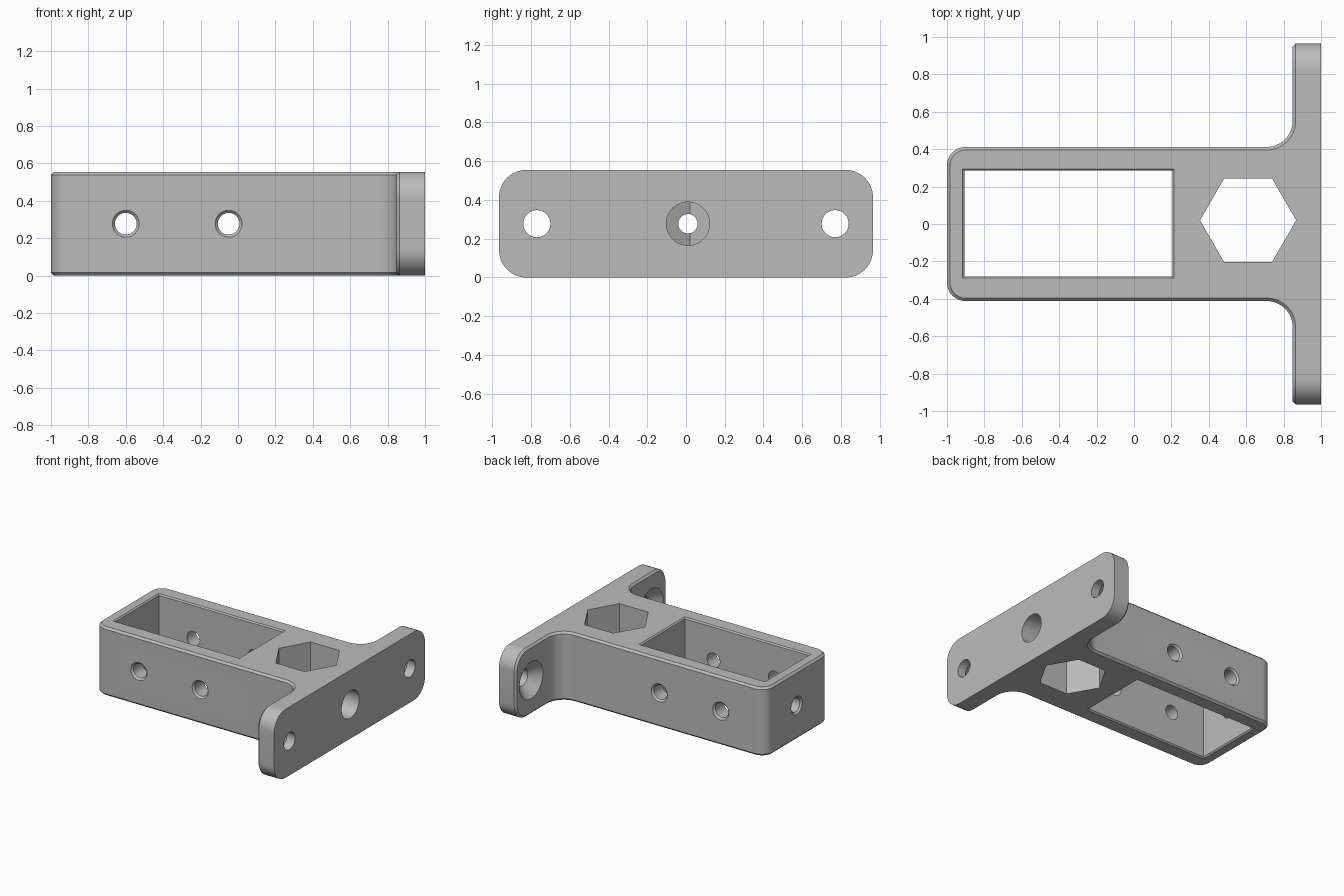
import bpy, bmesh
from math import sin, cos, radians, pi
from mathutils import Vector

cube = bpy.data.objects.get("Cube")
if cube:
    bpy.data.objects.remove(cube, do_unlink=True)

HEIGHT = 0.555
MID = HEIGHT / 2
BEVEL = 0.016

grey = bpy.data.materials.new("plain grey")
grey.use_nodes = True
grey.diffuse_color = (0.5, 0.5, 0.5, 1)
grey.node_tree.nodes["Principled BSDF"].inputs["Base Color"].default_value = (0.5, 0.5, 0.5, 1)


def arc(cx, cy, r, start, end, steps=12):
    angles = [radians(start + (end - start) * i / steps) for i in range(steps + 1)]
    return [(cx + r * cos(a), cy + r * sin(a)) for a in angles]


def circle(r, cx=0, cy=0, sides=40):
    return [(cx + r * cos(2 * pi * i / sides), cy + r * sin(2 * pi * i / sides))
            for i in range(sides)]


def rectangle(x0, x1, y0, y1):
    return [(x0, y0), (x1, y0), (x1, y1), (x0, y1)]


def inset(outline, d):
    """Mitred inward offset of a counter-clockwise outline."""
    pts = [Vector(p) for p in outline]
    result = []
    for i, p in enumerate(pts):
        a = (p - pts[i - 1]).normalized()
        b = (pts[(i + 1) % len(pts)] - p).normalized()
        n1, n2 = Vector((-a.y, a.x)), Vector((-b.y, b.x))
        result.append(tuple(p + (n1 + n2) * d / (1 + n1.dot(n2))))
    return result


def loft(name, axis, sections):
    """Closed solid through (position, outline) sections along an axis."""
    place = {"x": lambda u, v, w: (w, u, v),
             "y": lambda u, v, w: (v, w, u),
             "z": lambda u, v, w: (u, v, w)}[axis]
    bm = bmesh.new()
    rings = [[bm.verts.new(place(u, v, w)) for u, v in outline] for w, outline in sections]
    n = len(rings[0])
    for low, high in zip(rings, rings[1:]):
        for i in range(n):
            j = (i + 1) % n
            bm.faces.new((low[i], low[j], high[j], high[i]))
    bm.faces.new(rings[0][::-1])
    bm.faces.new(rings[-1])
    bmesh.ops.recalc_face_normals(bm, faces=bm.faces)
    mesh = bpy.data.meshes.new(name)
    bm.to_mesh(mesh)
    bm.free()
    mesh.materials.append(grey)
    obj = bpy.data.objects.new(name, mesh)
    bpy.context.collection.objects.link(obj)
    return obj


def combine(target, other, operation):
    mod = target.modifiers.new(operation.lower(), "BOOLEAN")
    mod.operation = operation
    mod.solver = "EXACT"
    mod.object = other
    bpy.context.view_layer.objects.active = target
    bpy.ops.object.modifier_apply(modifier=mod.name)
    bpy.data.objects.remove(other, do_unlink=True)


# Arm with rounded end corners and fillets flaring into the flange
half = ([(0.95, 0.64), (0.853, 0.64)] + arc(0.71, 0.55, 0.138, 0, -90)
        + arc(-0.9, 0.312, 0.1, 90, 180))
outline = half + [(x, -y) for x, y in reversed(half)]
small = inset(outline, BEVEL)
bracket = loft("mounting_bracket", "z", [
    (0, small), (BEVEL, outline), (HEIGHT - BEVEL, outline), (HEIGHT, small)])

# Flange plate with rounded corners and a bevelled back edge
r, w = 0.14, 0.965
plate = (arc(w - r, HEIGHT - r, r, 0, 90) + arc(r - w, HEIGHT - r, r, 90, 180)
         + arc(r - w, r, r, 180, 270) + arc(w - r, r, r, 270, 360))
flange = loft("flange", "x", [(0.848, inset(plate, BEVEL)), (0.848 + BEVEL, plate), (1, plate)])
combine(bracket, flange, "UNION")

# Rectangular pocket with a fine chamfer at both mouths
pocket = rectangle(-0.907, 0.205, -0.28, 0.285)
mouth = inset(pocket, -0.03)
cutters = [loft("pocket_cutter", "z", [
    (-0.02, mouth), (0.01, pocket), (HEIGHT - 0.01, pocket), (HEIGHT + 0.02, mouth)])]

# Hexagonal through opening
hexagon = circle(0.257, 0.61, 0.02, 6)
cutters.append(loft("hexagon_cutter", "z", [(-0.1, hexagon), (HEIGHT + 0.1, hexagon)]))

# Chamfered cross holes through both side walls
bore, flare = circle(0.058, MID, 0), {}
for x in (-0.6, -0.05):
    bore, wide = circle(0.058, MID, x), circle(0.101, MID, x)
    cutters.append(loft("side_hole_cutter", "y", [
        (-0.441, wide), (-0.398, bore), (0.398, bore), (0.441, wide)]))

# Chamfered hole in the end wall
cutters.append(loft("end_hole_cutter", "x", [
    (-1.03, circle(0.102, 0.01, MID)), (-0.986, circle(0.058, 0.01, MID)),
    (-0.5, circle(0.058, 0.01, MID))]))

# Stepped centre bore: narrow into the pocket, wide through the flange
cutters.append(loft("narrow_bore_cutter", "x", [
    (0, circle(0.05, 0.01, MID)), (0.6, circle(0.05, 0.01, MID))]))
cutters.append(loft("wide_bore_cutter", "x", [
    (0.6, circle(0.112, 0.01, MID)), (1.1, circle(0.112, 0.01, MID))]))

# Countersunk screw holes in the flange ears
for side in (-1, 1):
    y = side * 0.77
    cutters.append(loft("screw_hole_cutter", "x", [
        (0.8, circle(0.198, y, MID)), (0.928, circle(0.07, y, MID)),
        (1.1, circle(0.07, y, MID))]))

for cutter in cutters:
    combine(bracket, cutter, "DIFFERENCE")

bpy.ops.object.select_all(action="DESELECT")
bracket.select_set(True)
bpy.context.view_layer.objects.active = bracket
bpy.ops.object.shade_smooth_by_angle(angle=radians(30))
